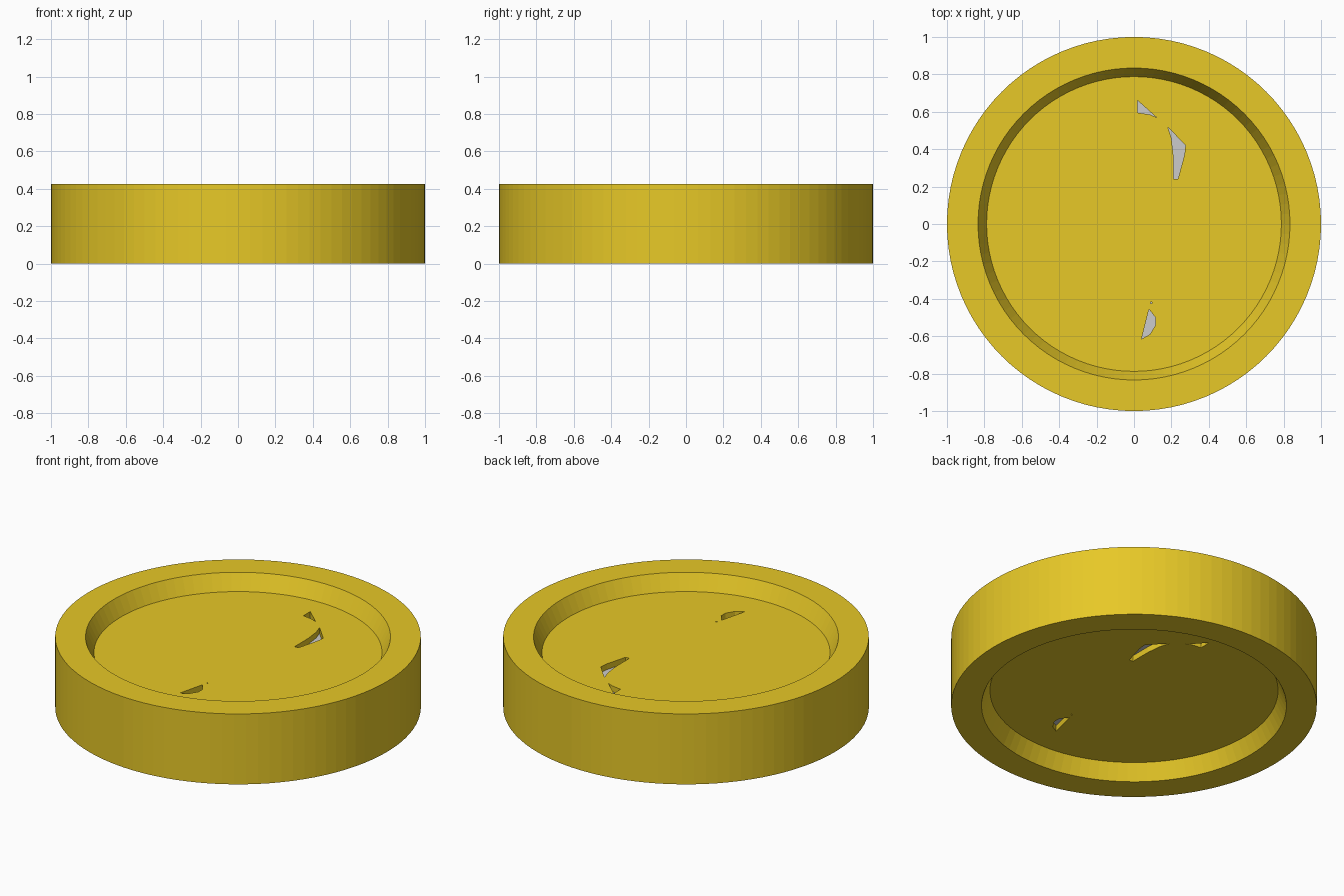
import bpy, bmesh
from math import cos, sin, tau

if "Cube" in bpy.data.objects:
    bpy.data.objects.remove(bpy.data.objects["Cube"])

SEG = 96

def material(name, color):
    m = bpy.data.materials.new(name)
    m.diffuse_color = color
    m.use_nodes = True
    m.node_tree.nodes["Principled BSDF"].inputs["Base Color"].default_value = m.diffuse_color
    return m

def to_object(bm, name, mat=None):
    bmesh.ops.recalc_face_normals(bm, faces=bm.faces[:])
    me = bpy.data.meshes.new(name)
    bm.to_mesh(me)
    bm.free()
    ob = bpy.data.objects.new(name, me)
    bpy.context.collection.objects.link(ob)
    if mat:
        me.materials.append(mat)
    return ob

def prisms(name, outlines, z0, z1):
    # upright extrusions of flat outlines
    bm = bmesh.new()
    for pts in outlines:
        low = [bm.verts.new((x, y, z0)) for x, y in pts]
        top = [bm.verts.new((x, y, z1)) for x, y in pts]
        bm.faces.new(low[::-1])
        bm.faces.new(top)
        n = len(pts)
        for i in range(n):
            j = (i + 1) % n
            bm.faces.new((low[i], low[j], top[j], top[i]))
    return to_object(bm, name)

gold = material("gold", (0.80, 0.58, 0.02, 1))

# Disc: lathed profile with a sloped recess on both faces
profile = [(0.788, 0.095), (0.834, 0.0), (1.0, 0.0),
           (1.0, 0.425), (0.834, 0.425), (0.788, 0.33)]
bm = bmesh.new()
rings = [[bm.verts.new((r * cos(tau * i / SEG), r * sin(tau * i / SEG), z))
          for i in range(SEG)] for r, z in profile]
for a, b in zip(rings, rings[1:]):
    for i in range(SEG):
        j = (i + 1) % SEG
        bm.faces.new((a[i], a[j], b[j], b[i]))
bm.faces.new(rings[0])
bm.faces.new(rings[-1])
disc = to_object(bm, "disc", gold)

# Small openings in the recessed faces
openings = [
    [(.02, .66), (.02, .595), (.085, .585), (.12, .57)],
    [(.18, .52), (.20, .46), (.21, .37), (.21, .24), (.235, .24),
     (.27, .37), (.275, .42)],
    [(.08, -.455), (.04, -.615), (.085, -.59), (.115, -.54), (.115, -.50)],
    [(.087, -.417), (.087, -.424), (.095, -.424), (.095, -.417)],
]
cutter = prisms("opening_cutter", openings, 0.05, 0.38)
cutter.hide_render = True
cutter.hide_viewport = True
cut = disc.modifiers.new("openings", 'BOOLEAN')
cut.operation = 'DIFFERENCE'
cut.solver = 'EXACT'
cut.object = cutter

# Grey core seen at the bottom of the openings
prisms("core_inserts", openings, 0.13, 0.295)
